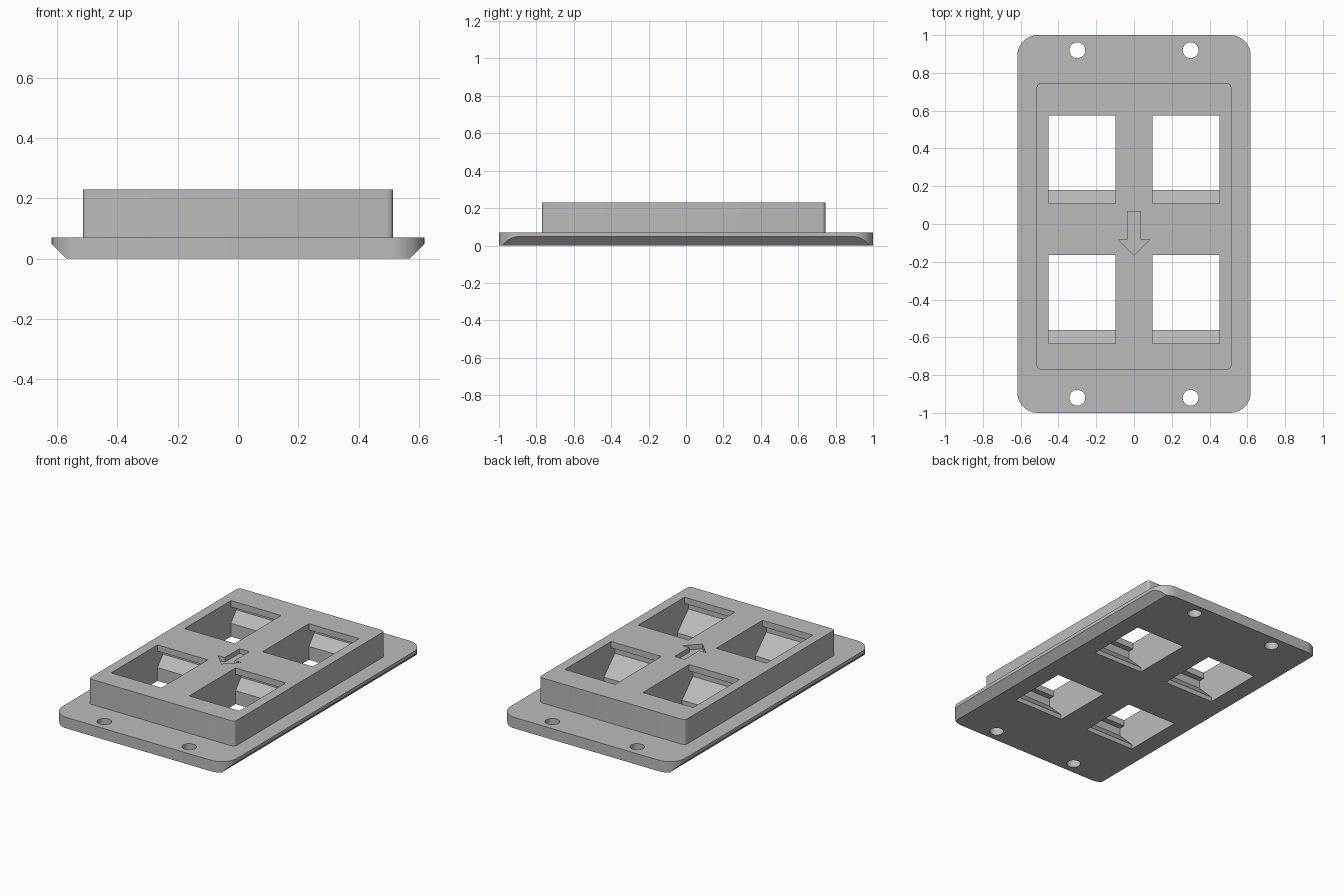
import bpy, bmesh, math
from mathutils import Matrix, Vector

cube = bpy.data.objects.get("Cube")
if cube:
    bpy.data.objects.remove(cube, do_unlink=True)

grey = bpy.data.materials.new("plain grey")
grey.use_nodes = True
colour = (0.5, 0.5, 0.5, 1)
grey.diffuse_color = colour
grey.node_tree.nodes["Principled BSDF"].inputs["Base Color"].default_value = colour


def prism(name, outline, low, high, axes="xyz"):
    """Extrude a 2D outline; axes names where outline u, v and depth go."""
    bm = bmesh.new()
    order = ["xyz".index(a) for a in axes]

    def place(u, v, w):
        p = Vector((0, 0, 0))
        for i, value in zip(order, (u, v, w)):
            p[i] = value
        return p

    face = bm.faces.new([bm.verts.new(place(u, v, low)) for u, v in outline])
    top = bmesh.ops.extrude_face_region(bm, geom=[face])["geom"]
    bmesh.ops.translate(bm, vec=place(0, 0, high - low),
                        verts=[g for g in top if isinstance(g, bmesh.types.BMVert)])
    bmesh.ops.recalc_face_normals(bm, faces=bm.faces)
    mesh = bpy.data.meshes.new(name)
    bm.to_mesh(mesh)
    bm.free()
    mesh.materials.append(grey)
    ob = bpy.data.objects.new(name, mesh)
    bpy.context.collection.objects.link(ob)
    return ob


def rounded(x0, x1, y0, y1, r, steps=8):
    """Outline of a rectangle with rounded corners."""
    corners = [(x1 - r, y1 - r), (x0 + r, y1 - r), (x0 + r, y0 + r), (x1 - r, y0 + r)]
    return [(cx + r * math.cos(a), cy + r * math.sin(a))
            for q, (cx, cy) in enumerate(corners)
            for a in [(q + k / steps) * math.pi / 2 for k in range(steps + 1)]]


def combine(target, tool, operation):
    mod = target.modifiers.new("cut", 'BOOLEAN')
    mod.operation, mod.solver, mod.object = operation, 'EXACT', tool
    bpy.context.view_layer.objects.active = target
    bpy.ops.object.modifier_apply(modifier=mod.name)
    bpy.data.objects.remove(tool, do_unlink=True)


# Flange with rounded corners and bevelled lower long sides
panel = prism("jack_panel", rounded(-0.618, 0.618, -1, 1, 0.11, 12), 0, 0.07)
bevel = [(-0.57, 0), (0.57, 0), (0.62, 0.05), (0.62, 0.1), (-0.62, 0.1), (-0.62, 0.05)]
combine(panel, prism("bevel_tool", bevel, -1.1, 1.1, "xzy"), 'INTERSECT')

# Raised block
combine(panel, prism("block", rounded(-0.515, 0.515, -0.77, 0.745, 0.02, 4), 0.04, 0.23), 'UNION')

# Four jack sockets: narrow floor opening, sloped ends and a catch lip on top
socket = [(0.18, -0.02), (0.575, -0.02), (0.575, 0.085), (0.63, 0.15), (0.63, 0.19),
          (0.575, 0.19), (0.575, 0.25), (0.108, 0.25), (0.108, 0.19), (0.07, 0.19),
          (0.07, 0.14), (0.18, 0.03)]
for x0, x1 in ((-0.453, -0.098), (0.098, 0.453)):
    for shift in (0, -0.74):
        outline = [(y + shift, z) for y, z in socket]
        combine(panel, prism("socket_tool", outline, x0, x1, "yzx"), 'DIFFERENCE')

# Screw holes
for x in (-0.3, 0.3):
    for y in (-0.92, 0.92):
        circle = rounded(x - 0.042, x + 0.042, y - 0.042, y + 0.042, 0.0419)
        combine(panel, prism("hole_tool", circle, -0.1, 0.2), 'DIFFERENCE')

# Engraved arrow
arrow = [(-0.035, 0.065), (-0.035, -0.083), (-0.082, -0.083), (0, -0.165),
         (0.082, -0.083), (0.035, -0.083), (0.035, 0.065)]
combine(panel, prism("arrow_tool", arrow, 0.2, 0.3), 'DIFFERENCE')

# Smooth the rounded corners, keep edges sharp
bpy.ops.object.select_all(action='DESELECT')
panel.select_set(True)
bpy.context.view_layer.objects.active = panel
bpy.ops.object.shade_smooth_by_angle(angle=math.radians(25))
